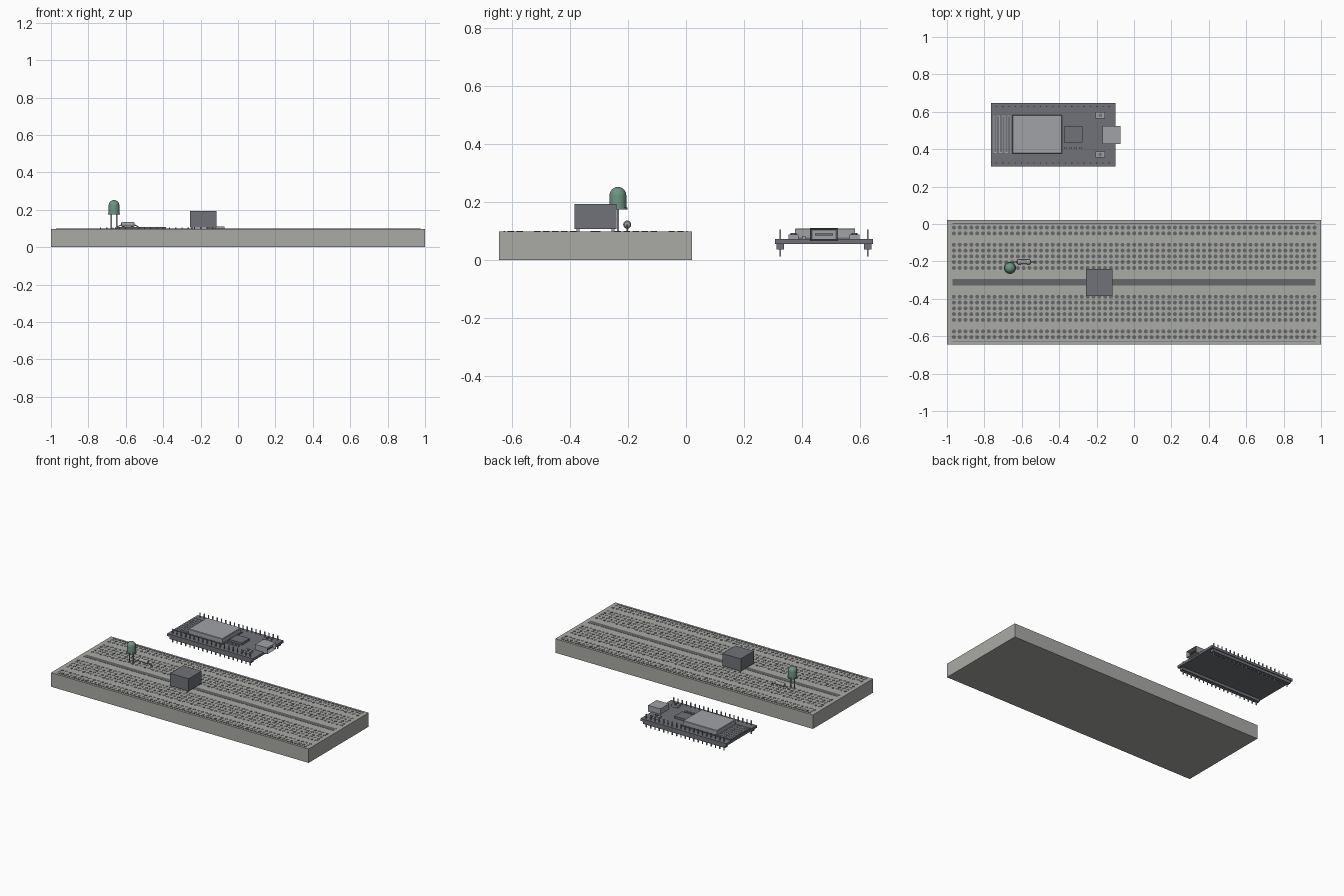
import bpy, bmesh, math
from mathutils import Matrix, Vector

if "Cube" in bpy.data.objects:
    bpy.data.objects.remove(bpy.data.objects["Cube"])


def material(name, rgb):
    m = bpy.data.materials.new(name)
    m.diffuse_color = (*rgb, 1)
    m.use_nodes = True
    m.node_tree.nodes["Principled BSDF"].inputs["Base Color"].default_value = m.diffuse_color
    return m


DARK = material("dark_plastic", (0.16, 0.17, 0.19))
SHADE = material("hole_grey", (0.13, 0.14, 0.14))
METAL = material("metal", (0.35, 0.36, 0.38))
GREEN = material("green_lens", (0.16, 0.3, 0.23))
BOARD = material("board_grey", (0.4, 0.4, 0.38))


def finish(name, bm, mat=None, smooth=False):
    bmesh.ops.recalc_face_normals(bm, faces=bm.faces)
    me = bpy.data.meshes.new(name)
    bm.to_mesh(me)
    bm.free()
    ob = bpy.data.objects.new(name, me)
    bpy.context.collection.objects.link(ob)
    if mat:
        me.materials.append(mat)
    if smooth:
        bpy.ops.object.select_all(action='DESELECT')
        ob.select_set(True)
        bpy.context.view_layer.objects.active = ob
        bpy.ops.object.shade_smooth_by_angle(angle=math.radians(40))
    return ob


def add_box(bm, x0, x1, y0, y1, z0, z1):
    mat = Matrix.Translation(((x0 + x1) / 2, (y0 + y1) / 2, (z0 + z1) / 2)) @ \
        Matrix.Diagonal((x1 - x0, y1 - y0, z1 - z0, 1))
    return bmesh.ops.create_cube(bm, size=1, matrix=mat)["verts"]


def boxes(name, items, mat=None):
    bm = bmesh.new()
    for b in items:
        add_box(bm, *b)
    return finish(name, bm, mat)


def add_cyl(bm, a, b, r, seg=8):
    a, b = Vector(a), Vector(b)
    rot = (b - a).to_track_quat('Z', 'Y').to_matrix().to_4x4()
    bmesh.ops.create_cone(bm, cap_ends=True, segments=seg, radius1=r, radius2=r,
                          depth=(b - a).length,
                          matrix=Matrix.Translation((a + b) / 2) @ rot)


def lathe(name, profile, matrix, mat, seg=24):
    # profile of (radius, height) spun around local z
    bm = bmesh.new()
    vs = [bm.verts.new((r, 0, z)) for r, z in profile]
    es = [bm.edges.new(p) for p in zip(vs, vs[1:])]
    bmesh.ops.spin(bm, geom=vs + es, cent=(0, 0, 0), axis=(0, 0, 1),
                   angle=2 * math.pi, steps=seg)
    bmesh.ops.remove_doubles(bm, verts=bm.verts, dist=1e-5)
    bmesh.ops.transform(bm, matrix=matrix, verts=bm.verts)
    return finish(name, bm, mat, True)


# Breadboard slab with centre channel and rail stripes
MID = -0.312
TOP = 0.098
boxes("breadboard", [(-1, 1, -0.645, 0.021, 0, TOP)], BOARD)
boxes("centre_channel", [(-0.97, 0.97, MID - 0.017, MID + 0.017, TOP - 0.005, TOP + 0.001)], SHADE)
boxes("rail_stripes", [(-0.97, 0.97, MID + o - 0.002, MID + o + 0.002, TOP - 0.003, TOP + 0.002)
                       for o in (-0.315, 0.315)], SHADE)

# Contact holes: five terminal rows and two rail rows on each half
bm = bmesh.new()
offsets = [0.077 + 0.031 * i for i in range(5)] + [0.262, 0.293]
for off in offsets:
    for s in (-1, 1):
        for c in range(63):
            x, y = -0.963 + c * 0.0311, MID + s * off
            add_cyl(bm, (x, y, TOP - 0.002), (x, y, TOP + 0.001), 0.011)
finish("contact_holes", bm, SHADE)

# Square component straddling the channel
boxes("component_body", [(-0.257, -0.114, -0.385, -0.24, 0.106, 0.193)], DARK)
boxes("component_feet", [(x - 0.005, x + 0.005, y - 0.005, y + 0.005, 0.08, 0.107)
                         for x in (-0.245, -0.125) for y in (-0.373, -0.252)], METAL)

# Indicator lamp: flanged domed lens on two legs
LX, LY = -0.663, -0.235
dome = [(0.029 * math.cos(t * math.pi / 16), 0.222 + 0.03 * math.sin(t * math.pi / 16))
        for t in range(8)] + [(0, 0.252)]
lathe("lamp_lens", [(0, 0.174), (0.033, 0.174), (0.033, 0.181), (0.029, 0.181)] + dome,
      Matrix.Translation((LX, LY, 0)), GREEN)
boxes("lamp_legs", [(x - 0.003, x + 0.003, LY - 0.003, LY + 0.003, 0.08, 0.176)
                    for x in (LX - 0.015, LX + 0.015)], METAL)

# Resistor: bulged body with sloping leads
RX, RY, RZ = -0.589, -0.203, 0.122
half = [(0, 0.036), (0.010, 0.035), (0.014, 0.030), (0.014, 0.021), (0.012, 0.016)]
lathe("resistor_body", half + [(r, -z) for r, z in reversed(half)],
      Matrix.Translation((RX, RY, RZ)) @ Matrix.Rotation(math.pi / 2, 4, 'Y'), METAL, 16)
bm = bmesh.new()
for s in (-1, 1):
    add_cyl(bm, (RX + s * 0.03, RY, RZ), (RX + s * 0.067, RY, 0.103), 0.0028)
    add_cyl(bm, (RX + s * 0.066, RY, 0.106), (RX + s * 0.066, RY, 0.08), 0.0028)
finish("resistor_leads", bm, METAL)

# Controller board with pin headers
CY = 0.4765
boxes("controller_board", [(-0.765, -0.1, 0.307, 0.646, 0.055, 0.072)], DARK)
rows = [CY - 0.151, CY + 0.151]
boxes("pin_headers", [(-0.752, -0.116, y - 0.013, y + 0.013, 0.036, 0.056) for y in rows], DARK)
boxes("header_pins", [(x - 0.003, x + 0.003, y - 0.003, y + 0.003, 0.012, 0.105)
                      for y in rows for x in (-0.735 + i * 0.0335 for i in range(19))], METAL)

# Radio module: carrier plate, metal shield, meander aerial
boxes("module_carrier", [(-0.76, -0.38, 0.372, 0.591, 0.071, 0.077)], DARK)
bm = bmesh.new()
vs = add_box(bm, -0.65, -0.385, 0.377, 0.584, 0.076, 0.109)
bmesh.ops.bevel(bm, geom=[e for e in bm.edges if all(v.co.z > 0.1 for v in e.verts)],
                offset=0.003, segments=1, affect='EDGES')
finish("module_shield", bm, METAL)
xs = [-0.748 + i * 0.0145 for i in range(7)]
traces = [(x - 0.002, x + 0.002, 0.38, 0.58, 0.076, 0.0785) for x in xs]
for i, x in enumerate(xs[:-1]):
    y = 0.578 if i % 2 else 0.382
    traces.append((x, x + 0.0145, y - 0.002, y + 0.002, 0.076, 0.0785))
boxes("aerial_trace", traces, METAL)

# Small chips on the controller board
boxes("interface_chip", [(-0.374, -0.275, 0.436, 0.521, 0.071, 0.087)], DARK)
boxes("capacitors", [(x - 0.007, x + 0.007, 0.401, 0.413, 0.071, 0.083)
                     for x in (-0.368, -0.34, -0.312, -0.284)], METAL)

# Push buttons
boxes("button_bases", [(-0.205, -0.155, y - 0.017, y + 0.017, 0.071, 0.087)
                       for y in (CY - 0.105, CY + 0.105)], METAL)
bm = bmesh.new()
for y in (CY - 0.105, CY + 0.105):
    add_cyl(bm, (-0.18, y, 0.086), (-0.18, y, 0.093), 0.01, 16)
finish("button_caps", bm, DARK, True)

# Socket: box with the open end inset and pushed inward
bm = bmesh.new()
add_box(bm, -0.168, -0.072, 0.428, 0.524, 0.066, 0.11)
bm.normal_update()
face = max(bm.faces, key=lambda f: f.calc_center_median().x)
bmesh.ops.inset_region(bm, faces=[face], thickness=0.01)
bmesh.ops.translate(bm, verts=face.verts, vec=(-0.06, 0, 0))
finish("socket", bm, METAL)
boxes("socket_tongue", [(-0.135, -0.085, 0.445, 0.507, 0.085, 0.091)], DARK)
